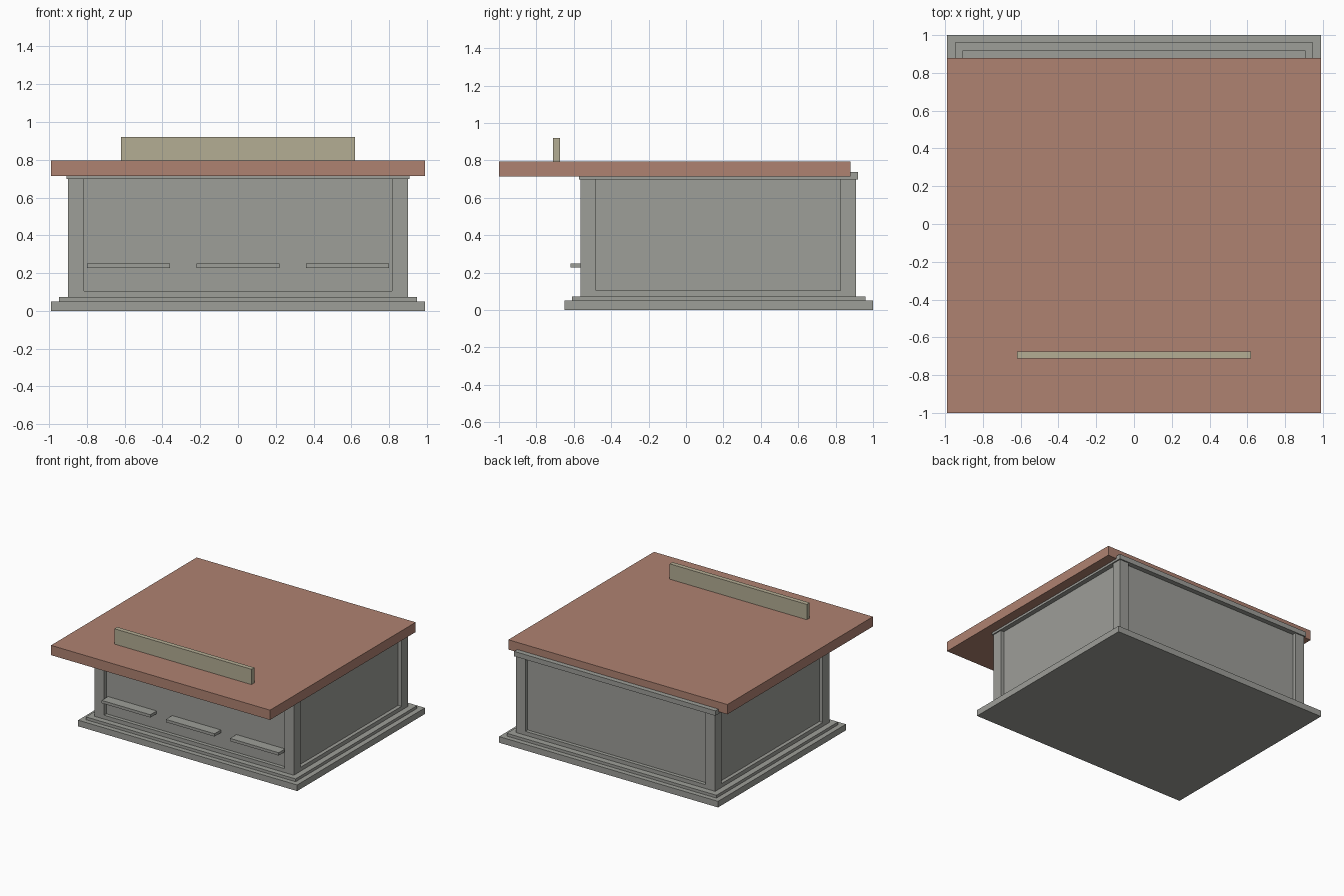
import bpy, bmesh

if "Cube" in bpy.data.objects:
    bpy.data.objects.remove(bpy.data.objects["Cube"])


def material(name, r, g, b):
    m = bpy.data.materials.new(name)
    m.diffuse_color = (r, g, b, 1)
    m.use_nodes = True
    m.node_tree.nodes["Principled BSDF"].inputs["Base Color"].default_value = m.diffuse_color
    return m


GREY = material("grey paint", 0.337, 0.342, 0.315)
CLAY = material("clay worktop", 0.429, 0.223, 0.165)
BEIGE = material("beige upstand", 0.456, 0.418, 0.296)


def box(name, x0, x1, y0, y1, z0, z1, mat=GREY):
    bm = bmesh.new()
    bmesh.ops.create_cube(bm, size=1)
    for v in bm.verts:
        v.co.x = x1 if v.co.x > 0 else x0
        v.co.y = y1 if v.co.y > 0 else y0
        v.co.z = z1 if v.co.z > 0 else z0
    me = bpy.data.meshes.new(name)
    bm.to_mesh(me)
    bm.free()
    me.materials.append(mat)
    ob = bpy.data.objects.new(name, me)
    bpy.context.collection.objects.link(ob)
    return ob


# Cabinet extents, post width and panel recess
X, Y0, Y1 = 0.90, -0.565, 0.91
POST, RECESS = 0.085, 0.03

# Stepped plinth
box("plinth", -0.99, 0.99, -0.65, 1.0, 0, 0.05)
box("plinth_step", -0.948, 0.948, -0.61, 0.96, 0.05, 0.073)

# Recessed panel body
box("cabinet_panels", -X + RECESS, X - RECESS, Y0 + RECESS, Y1 - RECESS, 0.073, 0.698)

# Corner posts
for sx, side in ((-1, "left"), (1, "right")):
    xa, xb = sorted((sx * X, sx * (X - POST)))
    box(f"front_{side}_post", xa, xb, Y0, Y0 + POST, 0.073, 0.698)
    box(f"back_{side}_post", xa, xb, Y1 - POST, Y1, 0.073, 0.698)
    # Bottom side rail
    xa, xb = sorted((sx * X, sx * (X - RECESS)))
    box(f"{side}_bottom_rail", xa, xb, Y0 + POST, Y1 - POST, 0.073, 0.105)

# Bottom rails front and back
box("front_bottom_rail", -X + POST, X - POST, Y0, Y0 + RECESS, 0.073, 0.105)
box("back_bottom_rail", -X + POST, X - POST, Y1 - RECESS, Y1, 0.073, 0.105)

# Trim under the worktop, sticking out at the back
box("top_trim", -0.909, 0.909, -0.573, 0.92, 0.697, 0.737)

# Worktop and upstand
box("worktop", -0.99, 0.99, -1.0, 0.88, 0.715, 0.795, CLAY)
box("upstand", -0.62, 0.62, -0.712, -0.675, 0.795, 0.92, BEIGE)

# Front ledges
for i, cx in enumerate((-0.58, 0, 0.58)):
    box(f"front_ledge_{i + 1}", cx - 0.22, cx + 0.22, -0.617, Y0 + RECESS, 0.227, 0.25)
